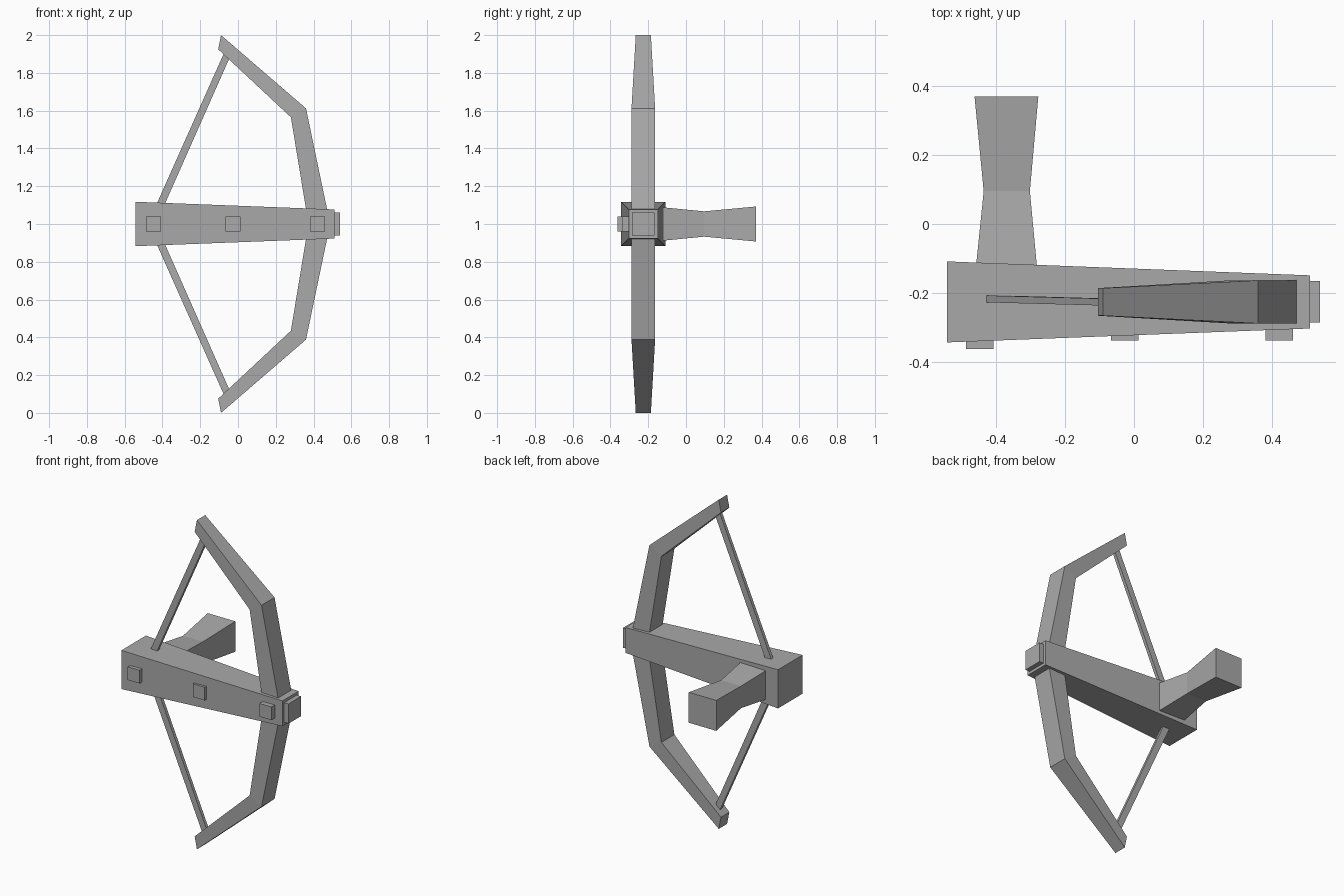
import bpy
import bmesh

cube = bpy.data.objects.get("Cube")
if cube:
    bpy.data.objects.remove(cube)

MID_Y, MID_Z = -0.226, 1.0

grey = bpy.data.materials.new("plain grey")
grey.use_nodes = True
grey.diffuse_color = (0.4, 0.4, 0.4, 1)
grey.node_tree.nodes["Principled BSDF"].inputs["Base Color"].default_value = (0.4, 0.4, 0.4, 1)


def loft(name, sections):
    """Skin a run of four-cornered sections and cap both ends."""
    bm = bmesh.new()
    rings = [[bm.verts.new(p) for p in s] for s in sections]
    for a, b in zip(rings, rings[1:]):
        for i in range(4):
            j = (i + 1) % 4
            bm.faces.new((a[i], a[j], b[j], b[i]))
    bm.faces.new(rings[0])
    bm.faces.new(rings[-1])
    bmesh.ops.recalc_face_normals(bm, faces=bm.faces)
    mesh = bpy.data.meshes.new(name)
    bm.to_mesh(mesh)
    bm.free()
    mesh.materials.append(grey)
    obj = bpy.data.objects.new(name, mesh)
    bpy.context.collection.objects.link(obj)
    return obj


def square_x(x, half):
    return [(x, MID_Y + half * a, MID_Z + half * b)
            for a, b in ((-1, -1), (1, -1), (1, 1), (-1, 1))]


def square_y(x, y, half):
    return [(x + half * a, y, MID_Z + half * b)
            for a, b in ((-1, -1), (1, -1), (1, 1), (-1, 1))]


def strip(inner, outer, y, half):
    """Section spanning two (x, z) points, with a depth in y."""
    (xi, zi), (xo, zo) = inner, outer
    return [(xi, y - half, zi), (xo, y - half, zo),
            (xo, y + half, zo), (xi, y + half, zi)]


def flipped(section):
    return [(x, y, 2 * MID_Z - z) for x, y, z in section]


# Tapered stock and its small end block
loft("stock", [square_x(-0.543, 0.1175), square_x(0.511, 0.077)])
loft("end_block", [square_x(0.49, 0.06), square_x(0.54, 0.06)])

# Waisted handle reaching back
loft("handle", [square_y(-0.37, -0.14, 0.09), square_y(-0.369, 0.095, 0.067),
                square_y(-0.37, 0.37, 0.0925)])

# Square studs along the front
for label, x, y in (("rear", -0.447, -0.363), ("middle", -0.027, -0.338),
                    ("fore", 0.421, -0.338)):
    loft(label + "_stud", [square_y(x, y, 0.04), square_y(x, -0.28, 0.04)])

# Bow limbs, one continuous piece mirrored about the stock
upper = [strip((0.373, 1.0), (0.488, 1.0), MID_Y, 0.063),
         strip((0.28, 1.565), (0.36, 1.612), MID_Y, 0.0625),
         strip((-0.105, 1.925), (-0.09, 2.0), MID_Y, 0.04)]
loft("bow", [flipped(s) for s in reversed(upper[1:])] + upper)

# Two strings running from the stock to the limb tips
string = [strip((-0.478, 1.0), (-0.434, 1.0), -0.216, 0.01),
          strip((-0.072, 1.91), (-0.04, 1.89), -0.227, 0.01)]
loft("upper_string", string)
loft("lower_string", [flipped(s) for s in string])
